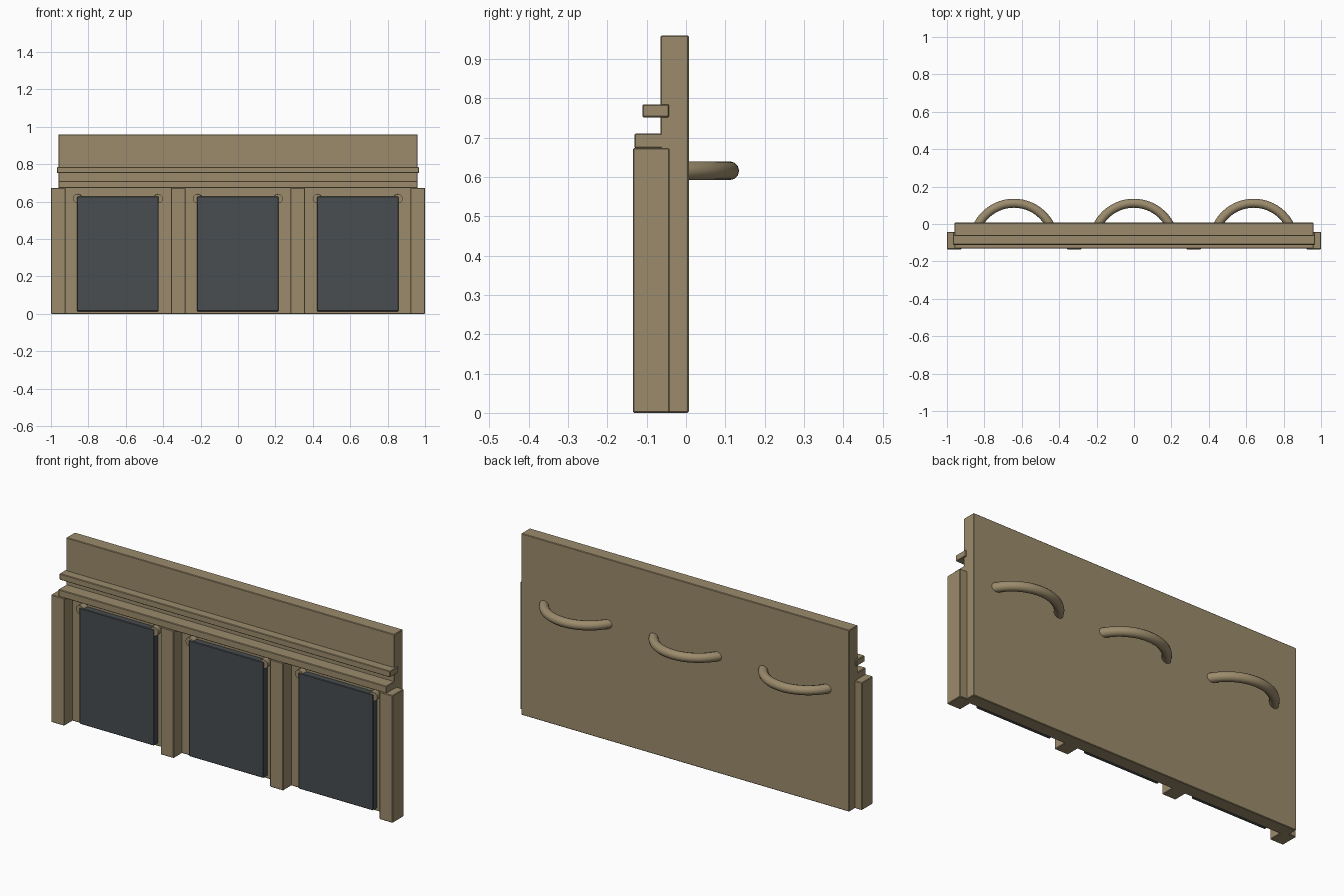
import bpy, bmesh, math

if "Cube" in bpy.data.objects:
    bpy.data.objects.remove(bpy.data.objects["Cube"])


def material(name, rgb):
    m = bpy.data.materials.new(name)
    m.diffuse_color = (*rgb, 1)
    m.use_nodes = True
    m.node_tree.nodes["Principled BSDF"].inputs["Base Color"].default_value = m.diffuse_color
    return m


tan = material("tan_paint", (0.33, 0.26, 0.15))
dark = material("dark_grey", (0.065, 0.075, 0.079))


def link(name, bm, mat):
    mesh = bpy.data.meshes.new(name)
    bmesh.ops.recalc_face_normals(bm, faces=bm.faces)
    bm.to_mesh(mesh)
    bm.free()
    mesh.materials.append(mat)
    ob = bpy.data.objects.new(name, mesh)
    bpy.context.collection.objects.link(ob)
    return ob


def box(name, lo, hi, mat, bevel=0.003):
    bm = bmesh.new()
    bmesh.ops.create_cube(bm, size=1)
    for v in bm.verts:
        v.co = [(a + b) / 2 + c * (b - a) for a, b, c in zip(lo, hi, v.co)]
    ob = link(name, bm, mat)
    if bevel:
        mod = ob.modifiers.new("edge", 'BEVEL')
        mod.width = bevel
        mod.segments = 1
    return ob


def handle(name, cx, cy, cz, major, minor, start, end, seg=28, sides=12):
    """Bent bar: an arc of a torus lying flat, with capped ends."""
    bm = bmesh.new()
    rings = []
    for i in range(seg + 1):
        a = start + (end - start) * i / seg
        ring = []
        for j in range(sides):
            b = math.tau * j / sides
            r = major + minor * math.cos(b)
            ring.append(bm.verts.new((cx + r * math.cos(a), cy + r * math.sin(a),
                                      cz + minor * math.sin(b))))
        rings.append(ring)
    for p, q in zip(rings, rings[1:]):
        for j in range(sides):
            k = (j + 1) % sides
            bm.faces.new((p[j], p[k], q[k], q[j]))
    bm.faces.new(rings[0])
    bm.faces.new(rings[-1])
    ob = link(name, bm, tan)
    bpy.ops.object.select_all(action='DESELECT')
    ob.select_set(True)
    bpy.context.view_layer.objects.active = ob
    bpy.ops.object.shade_smooth_by_angle(angle=math.radians(40))


# Main wall board and the two front rails
box("back_board", (-0.96, -0.065, 0), (0.96, 0.007, 0.96), tan)
box("upper_rail", (-0.968, -0.111, 0.752), (0.968, -0.043, 0.785), tan)
box("lower_rail", (-0.96, -0.131, 0.673), (0.96, -0.05, 0.711), tan)

# Four upright posts
for i in range(4):
    x = -0.961 + i * 0.6405
    box("post", (x - 0.039, -0.135, 0), (x + 0.039, -0.042, 0.674), tan)

# Three dark panels, each with a bent bar passing through the board
for i in range(3):
    x = -0.642 + i * 0.641
    box("dark_panel", (x - 0.218, -0.098, 0.014), (x + 0.218, -0.06, 0.627), dark)
    handle("bent_bar", x, -0.106, 0.616, 0.217, 0.024,
           math.radians(3), math.radians(177))
